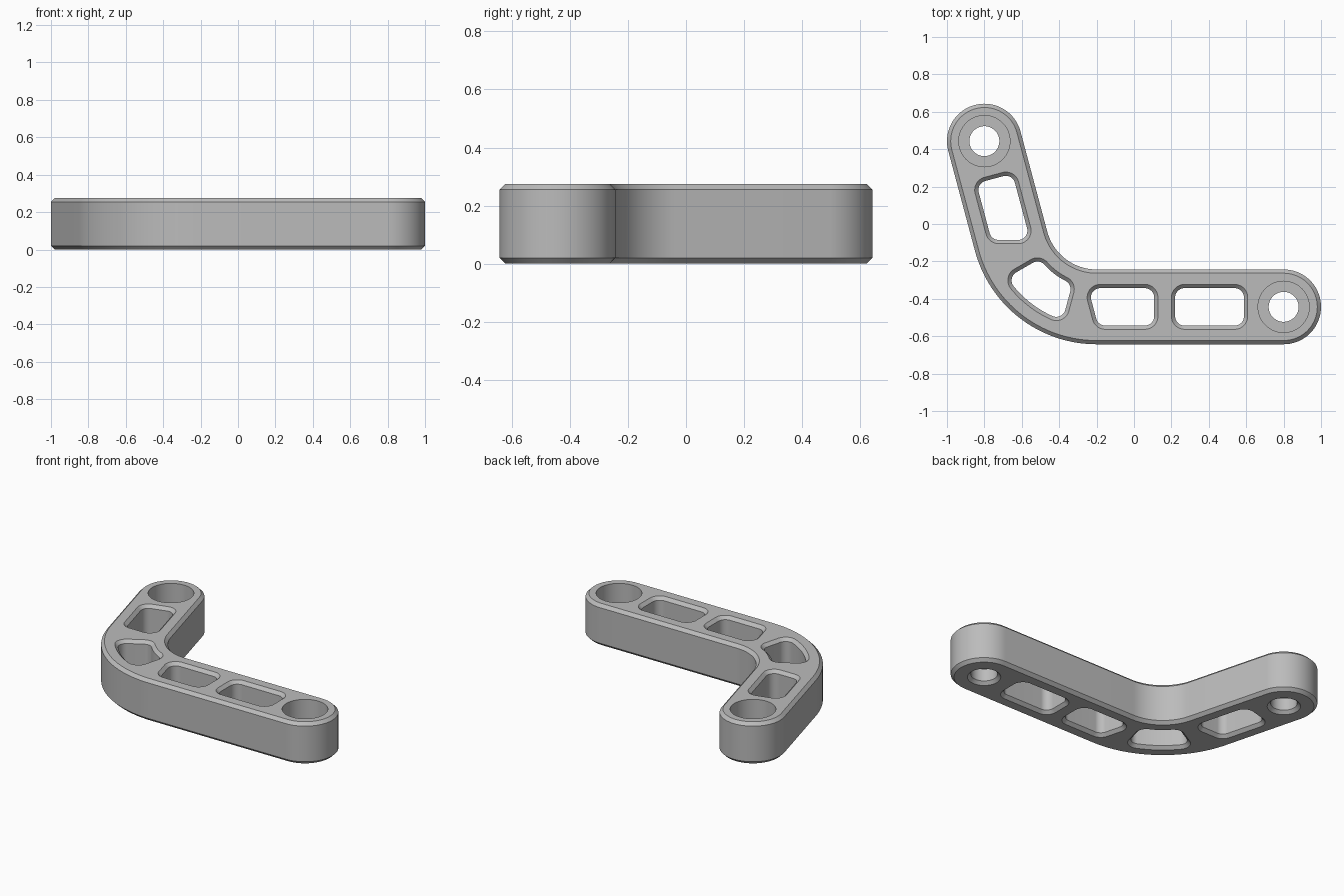
import bpy, bmesh
from math import sin, cos, pi, radians, atan2, asin
from mathutils import Vector

if "Cube" in bpy.data.objects:
    bpy.data.objects.remove(bpy.data.objects["Cube"], do_unlink=True)

HEIGHT, CHAMFER, HALF_WIDTH = 0.275, 0.02, 0.2
END_A, END_B = Vector((-0.8, 0.443)), Vector((0.8, -0.443))
BEND, BEND_R = Vector((-0.2, 0.03)), 0.473
TILT = radians(15)
POCKET, ROUND = 0.1, 0.05

grey = bpy.data.materials.new("satin grey")
grey.use_nodes = True
grey.diffuse_color = (0.5, 0.5, 0.5, 1)
grey.node_tree.nodes["Principled BSDF"].inputs["Base Color"].default_value = (0.5, 0.5, 0.5, 1)


def polar(r, a):
    """Point on the bend, with the angle measured clockwise from straight down."""
    return BEND + Vector((-sin(a), -cos(a))) * r


def arc(r, start, end, steps=24):
    return [polar(r, start + (end - start) * i / steps) for i in range(steps + 1)]


def grow(core, r):
    """Offset a counter-clockwise loop outwards, rounding its sharp convex corners."""
    out = []
    for i, p in enumerate(core):
        d1 = (p - core[i - 1]).normalized()
        d2 = (core[(i + 1) % len(core)] - p).normalized()
        turn = atan2(d1.x * d2.y - d1.y * d2.x, d1.dot(d2))
        if abs(turn) > 3:
            turn = pi
        start = atan2(-d1.x, d1.y)
        if turn < 0.3:
            a = start + turn / 2
            out.append(p + Vector((cos(a), sin(a))) * r / cos(turn / 2))
        else:
            n = max(4, round(turn * 12))
            for k in range(n + 1):
                a = start + turn * k / n
                out.append(p + Vector((cos(a), sin(a))) * r)
    return out


def circle(centre, r, n=64):
    return [centre + Vector((cos(2 * pi * i / n), sin(2 * pi * i / n))) * r for i in range(n)]


def loft(name, shape, levels):
    """Solid made of shape(radius) loops stacked at (z, radius) levels."""
    bm = bmesh.new()
    rings = [[bm.verts.new((p.x, p.y, z)) for p in shape(r)] for z, r in levels]
    for low, high in zip(rings, rings[1:]):
        for i in range(len(low)):
            j = (i + 1) % len(low)
            bm.faces.new((low[i], low[j], high[j], high[i]))
    bm.faces.new(rings[0][::-1])
    bm.faces.new(rings[-1])
    mesh = bpy.data.meshes.new(name)
    bm.to_mesh(mesh)
    bm.free()
    obj = bpy.data.objects.new(name, mesh)
    bpy.context.collection.objects.link(obj)
    mesh.materials.append(grey)
    return obj


# Bent bar with rounded ends and chamfered rims
path = [END_A] + arc(BEND_R, pi / 2 - TILT, 0, 40) + [END_B]
outline = path + path[-2:0:-1]
inset = HALF_WIDTH - CHAMFER
bracket = loft("angled_bracket", lambda r: grow(outline, r),
               [(0, inset), (CHAMFER, HALF_WIDTH), (HEIGHT - CHAMFER, HALF_WIDTH), (HEIGHT, inset)])

# Pocket cores, shrunk by the corner radius
v = POCKET - ROUND
slant = v * sin(TILT) / cos(TILT)


def straight_pocket(origin, along, near, far, skew):
    """Four-cornered pocket measured along an arm from its screw hole."""
    side = Vector((-along.y, along.x))
    near, far = near + ROUND, far - ROUND
    return [origin + along * s + side * w for s, w in
            ((near, -v), (far + skew, -v), (far - skew, v), (near, v))]


left = Vector((-1, 0))
down = Vector((sin(TILT), -cos(TILT)))
inner, outer = BEND_R - v, BEND_R + v
web = 0.035 + ROUND
a0, a1 = TILT, radians(60)
pockets = [
    straight_pocket(END_B, left, 0.212, 0.58, 0),
    straight_pocket(END_B, left, 0.692, 1.017, -slant),
    straight_pocket(END_A, down, 0.207, 0.545, -slant),
    arc(outer, a1 - asin(web / outer), a0 + asin(web / outer))
    + arc(inner, a0 + asin(web / inner), a1 - asin(web / inner)),
]

# The slanted side always leans towards the inside of the bend
pockets[1] = straight_pocket(END_B, left, 0.692, 1.017, slant)

over = 0.01
flare = CHAMFER + over
cutters = [loft("pocket_cutter", lambda r, c=core: grow(c, r),
                [(-over, ROUND + flare), (CHAMFER, ROUND),
                 (HEIGHT - CHAMFER, ROUND), (HEIGHT + over, ROUND + flare)])
           for core in pockets]

# Counterbored screw holes
HOLE, BORE, FLOOR = 0.08, 0.137, 0.1
cutters += [loft("screw_hole_cutter", lambda r, c=end: circle(c, r),
                 [(-over, HOLE + flare), (CHAMFER, HOLE), (FLOOR, HOLE),
                  (FLOOR, BORE), (HEIGHT + over, BORE)])
            for end in (END_A, END_B)]

bpy.ops.object.select_all(action="DESELECT")
bpy.context.view_layer.objects.active = bracket
bracket.select_set(True)
for cutter in cutters:
    cutter.hide_render = True
    mod = bracket.modifiers.new("cut", "BOOLEAN")
    mod.operation, mod.solver, mod.object = "DIFFERENCE", "EXACT", cutter
    bpy.ops.object.modifier_apply(modifier=mod.name)
    bpy.data.objects.remove(cutter, do_unlink=True)

bpy.ops.object.shade_smooth_by_angle(angle=radians(30))
